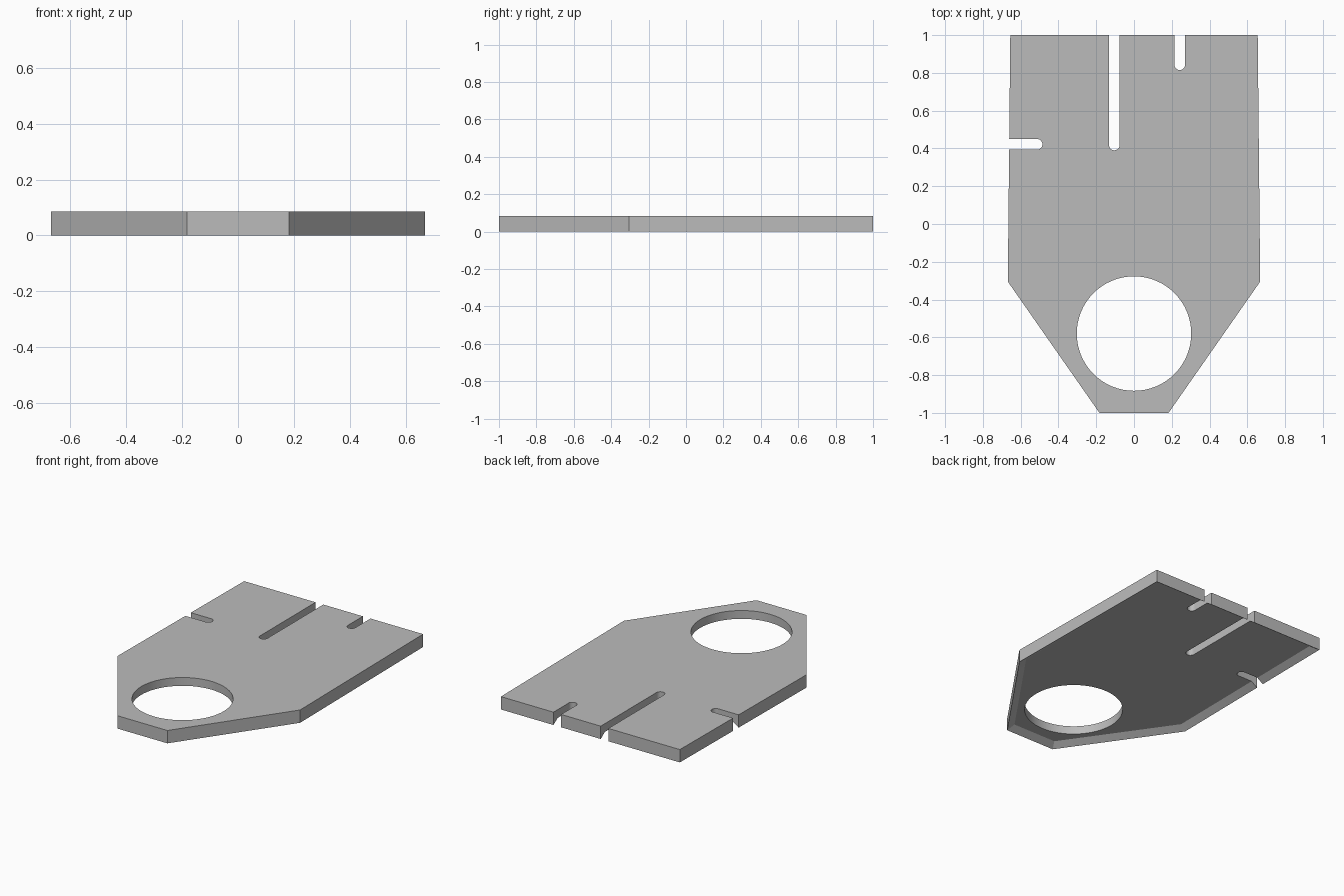
import bpy
import bmesh
from math import cos, sin, pi, radians

THICK = 0.085
POCKET_DEPTH = 0.03
RIM = 0.043
SLOT_R = 0.028

default = bpy.data.objects.get("Cube")
if default:
    bpy.data.objects.remove(default, do_unlink=True)

grey = bpy.data.materials.new("plain_grey")
grey.use_nodes = True
grey.diffuse_color = (0.5, 0.5, 0.5, 1)
grey.node_tree.nodes["Principled BSDF"].inputs["Base Color"].default_value = (0.5, 0.5, 0.5, 1)


def prism(bm, points, z0, z1):
    """Extrude a counter-clockwise outline and return its bottom face."""
    low = [bm.verts.new((x, y, z0)) for x, y in points]
    high = [bm.verts.new((x, y, z1)) for x, y in points]
    bottom = bm.faces.new(low[::-1])
    bm.faces.new(high)
    n = len(points)
    for i in range(n):
        j = (i + 1) % n
        bm.faces.new((low[i], low[j], high[j], high[i]))
    bm.normal_update()
    return bottom


def arc(cx, cy, r, start, end, steps):
    angles = [start + (end - start) * i / steps for i in range(steps + 1)]
    return [(cx + r * cos(a), cy + r * sin(a)) for a in angles]


def add_object(name, bm):
    mesh = bpy.data.meshes.new(name)
    bm.to_mesh(mesh)
    bm.free()
    obj = bpy.data.objects.new(name, mesh)
    bpy.context.collection.objects.link(obj)
    mesh.materials.append(grey)
    return obj


# Plate outline, mirrored about the centre line
half = [(0.183, -1.0), (0.668, -0.305), (0.655, 1.0)]
outline = half + [(-x, y) for x, y in reversed(half)]
bm = bmesh.new()
underside = prism(bm, outline, 0, THICK)

# Shallow pocket underneath, leaving a rim
bmesh.ops.inset_region(bm, faces=[underside], thickness=RIM, use_even_offset=True)
bmesh.ops.translate(bm, verts=underside.verts[:], vec=(0, 0, POCKET_DEPTH))
plate = add_object("plate", bm)

# Cutters: round hole, two back slots and one side slot
bm = bmesh.new()
low, high = -0.1, THICK + 0.1
prism(bm, arc(0, -0.58, 0.303, 0, 2 * pi, 64)[:-1], low, high)
for x, y in ((-0.104, 0.39), (0.242, 0.815)):
    end = arc(x, y + SLOT_R, SLOT_R, pi, 2 * pi, 12)
    prism(bm, end + [(x + SLOT_R, 1.1), (x - SLOT_R, 1.1)], low, high)
side_y = 0.422
end = arc(-0.485 - SLOT_R, side_y, SLOT_R, -pi / 2, pi / 2, 12)
prism(bm, end + [(-0.8, side_y + SLOT_R), (-0.8, side_y - SLOT_R)], low, high)
cutter = add_object("opening_cutter", bm)
cutter.hide_render = True

# Cut the openings and discard the cutter
cut = plate.modifiers.new("openings", "BOOLEAN")
cut.operation = "DIFFERENCE"
cut.solver = "EXACT"
cut.object = cutter
bpy.ops.object.select_all(action="DESELECT")
plate.select_set(True)
bpy.context.view_layer.objects.active = plate
bpy.ops.object.modifier_apply(modifier=cut.name)
bpy.data.objects.remove(cutter, do_unlink=True)

bpy.ops.object.shade_smooth_by_angle(angle=radians(30))
